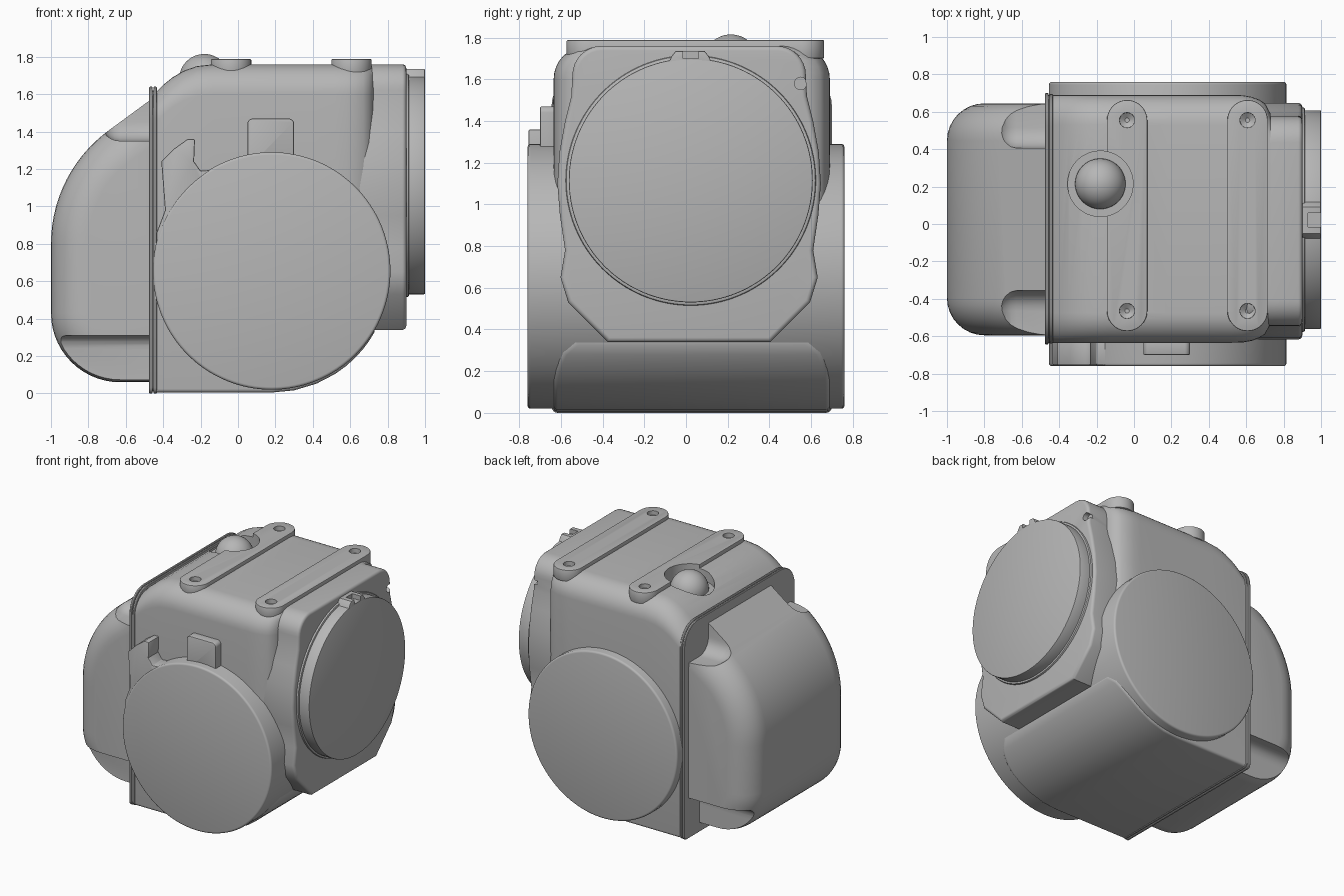
import bpy, bmesh, math
from mathutils import Vector

cube = bpy.data.objects.get("Cube")
if cube:
    bpy.data.objects.remove(cube, do_unlink=True)

grey = bpy.data.materials.new("light_grey")
grey.use_nodes = True
grey.diffuse_color = (0.47, 0.47, 0.47, 1)
grey.node_tree.nodes["Principled BSDF"].inputs["Base Color"].default_value = grey.diffuse_color


def shade(ob):
    for p in ob.data.polygons:
        p.use_smooth = True
    ob.data.set_sharp_from_angle(angle=math.radians(33))


def finish(name, bm):
    bmesh.ops.recalc_face_normals(bm, faces=bm.faces[:])
    me = bpy.data.meshes.new(name)
    bm.to_mesh(me)
    bm.free()
    ob = bpy.data.objects.new(name, me)
    me.materials.append(grey)
    bpy.context.collection.objects.link(ob)
    shade(ob)
    return ob


def skin(bm, rings):
    """Bridge equal closed rings and cap both ends."""
    vs = [[bm.verts.new(p) for p in r] for r in rings]
    n = len(vs[0])
    for a, b in zip(vs, vs[1:]):
        for i in range(n):
            j = (i + 1) % n
            bm.faces.new((a[i], a[j], b[j], b[i]))
    bm.faces.new(vs[0])
    bm.faces.new(vs[-1])
    bmesh.ops.recalc_face_normals(bm, faces=bm.faces[:])


def prism(name, pts, axis, lo, hi, bevel=0, seg=3):
    """Extrude a 2D outline along an axis and round its sharp edges."""
    place = {"x": lambda u, v, t: (t, u, v),
             "y": lambda u, v, t: (u, t, v),
             "z": lambda u, v, t: (u, v, t)}[axis]
    bm = bmesh.new()
    skin(bm, [[place(u, v, t) for u, v in pts] for t in (lo, hi)])
    if bevel:
        sharp = [e for e in bm.edges if e.calc_face_angle(0) > 0.9]
        bmesh.ops.bevel(bm, geom=sharp, offset=bevel, segments=seg,
                        profile=0.5, affect="EDGES", clamp_overlap=False)
    return finish(name, bm)


def arc(cx, cy, r, a0, a1, n):
    return [(cx + r * math.cos(math.radians(a0 + (a1 - a0) * i / n)),
             cy + r * math.sin(math.radians(a0 + (a1 - a0) * i / n))) for i in range(n + 1)]


def circle(cx, cy, r, n=96):
    return arc(cx, cy, r, 0, 360, n)[:-1]


def rounded(u0, u1, v0, v1, top, bottom):
    return (arc(u1 - bottom, v0 + bottom, bottom, -90, 0, 4)
            + arc(u1 - top, v1 - top, top, 0, 90, 8)
            + arc(u0 + top, v1 - top, top, 90, 180, 8)
            + arc(u0 + bottom, v0 + bottom, bottom, 180, 270, 4))


def box(name, x, y, z, bevel=0, seg=3):
    return prism(name, [(x[0], y[0]), (x[1], y[0]), (x[1], y[1]), (x[0], y[1])],
                 "z", z[0], z[1], bevel, seg)


def cut(targets, cutters):
    """Subtract cutters from each target, then discard them."""
    for ob in targets:
        for c in cutters:
            m = ob.modifiers.new("cut", "BOOLEAN")
            m.operation, m.object, m.solver = "DIFFERENCE", c, "EXACT"
        dg = bpy.context.evaluated_depsgraph_get()
        me = bpy.data.meshes.new_from_object(ob.evaluated_get(dg))
        ob.modifiers.clear()
        ob.data = me
        shade(ob)
    for c in cutters:
        bpy.data.objects.remove(c, do_unlink=True)


# Main housing: rounded sections along x, following the drum underneath
DX, DZ, DR = 0.18, 0.635, 0.63
FRONT, BACK = -0.635, 0.69
tops = [(-0.45, 1.60), (-0.4, 1.65), (-0.35, 1.69), (-0.29, 1.725), (-0.22, 1.75),
        (-0.13, 1.76), (0.18, 1.76), (0.3, 1.76), (0.42, 1.76), (0.52, 1.76),
        (0.58, 1.76), (0.63, 1.76), (0.67, 1.76), (0.7, 1.76), (0.73, 1.76)]
sections = []
for x, top in tops:
    low = DZ - math.sqrt(DR ** 2 - max(0, x - DX) ** 2)
    t = max(0, (x - 0.55) / 0.18)
    inset = 0.1 * (1 - math.sqrt(1 - min(1, t) ** 2))
    ring = rounded(FRONT + inset, BACK - inset, low, top, 0.16, 0.02)
    sections.append([(x, y, z) for y, z in ring])
bm = bmesh.new()
skin(bm, sections)
housing = finish("main_housing", bm)

# Cross drum and its raised front details
prism("cross_drum", circle(DX, DZ + 0.02, 0.635, 128), "y", -0.76, 0.76, 0.015)
prism("drum_hook", [(-0.44, 0.6), (-0.435, 0.86), (-0.39, 0.98), (-0.41, 1.24), (-0.34, 1.31),
                    (-0.27, 1.36), (-0.23, 1.36), (-0.235, 1.24), (-0.2, 1.19),
                    (-0.1, 1.2), (0, 0.7)], "y", -0.755, -0.6, 0.008, 2)
prism("drum_tab", rounded(0.05, 0.3, 1.2, 1.47, 0.03, 0.01), "y", -0.7, -0.6, 0.008, 2)

# Joint flange: two thin lips with a seam between them
for name, x, grow in (("flange_outer_lip", -0.475, 0.01), ("flange_inner_lip", -0.452, 0.005)):
    prism(name, rounded(FRONT - grow, BACK + grow, 0, 1.64, 0.17, 0.03),
          "x", x, x + 0.018, 0.004, 1)
prism("flange_seam", rounded(FRONT, BACK, 0.01, 1.62, 0.17, 0.03), "x", -0.46, -0.44)

# Rounded end cover, hollowed at its top and bottom corners
cover_outline = ([(-0.2, 0.06)] + arc(-0.63, 0.43, 0.37, -90, -180, 14)
                 + arc(-0.25, 0.8, 0.75, 180, 125, 14) + [(-0.475, 1.565), (-0.2, 1.57)])
cover = prism("end_cover", cover_outline, "y", -0.595, 0.645, 0.2, 8)
hollows = []
for side in (-1, 1):
    def span(a, b):
        return sorted((0.025 + side * a, 0.025 + side * b))
    hollows.append(box("hollow_top", (-0.74, -0.1), span(0.38, 1.1), (1.35, 2.1), 0.11, 6))
    hollows.append(box("hollow_low", (-1.4, -0.1), span(0.49, 1.1), (-0.4, 0.31), 0.07, 5))
cut([cover], hollows)

# End plate with waisted outline, and the round cap on it
half = [(0.39, 0.34), (0.58, 0.53), (0.617, 0.65), (0.595, 0.78), (0.62, 0.95),
        (0.632, 1.1), (0.622, 1.25), (0.595, 1.4), (0.565, 1.52)] + arc(0.42, 1.62, 0.14, 0, 90, 8)
outline = [(0.015 + y, z) for y, z in half] + [(0.015 - y, z) for y, z in reversed(half)]
plate = prism("end_plate", outline, "x", 0.6, 0.9, 0.022, 4)
cut([plate], [prism("screw_hole", circle(0.55, 1.58, 0.03, 24), "x", 0.86, 1.0)])
CY, CZ = 0.023, 1.115
prism("cap_step", circle(CY, CZ, 0.6, 128), "x", 0.85, 0.915, 0.01, 2)
cap = prism("round_cap", circle(CY, CZ, 0.585, 128), "x", 0.85, 1.0, 0.006, 2)
tab = prism("cap_tab", [(-0.1, 1.64), (0.14, 1.64), (0.11, 1.71), (0.09, 1.735),
                        (-0.05, 1.735), (-0.07, 1.71)], "x", 0.85, 1.0, 0.006, 2)
cut([cap, tab], [box("tab_slot", (0.93, 1.1), (-0.015, 0.06), (1.7, 1.9))])

# Top mounting strips with conical screw holes, and the recessed ball
strips = []
cutters = []
for name, x in (("top_strip_inner", -0.037), ("top_strip_outer", 0.607)):
    ends = arc(x, 0.555, 0.108, 0, 180, 20) + arc(x, -0.465, 0.108, 180, 360, 20)
    strips.append(prism(name, ends, "z", 1.7, 1.788, 0.006, 2))
    for y in (0.555, -0.465):
        bm = bmesh.new()
        skin(bm, [[(px, py, z) for px, py in circle(x, y, r, 24)]
                  for z, r in ((1.735, 0.012), (1.755, 0.04), (1.85, 0.042))])
        cutters.append(finish("screw_cone", bm))
BALL = Vector((-0.18, 0.215, 1.68))
cutters.append(prism("ball_recess", circle(BALL.x, BALL.y, 0.175, 64), "z", 1.67, 1.9))
cut([housing] + strips, cutters)
bm = bmesh.new()
bmesh.ops.create_uvsphere(bm, u_segments=48, v_segments=24, radius=0.135)
bmesh.ops.translate(bm, verts=bm.verts[:], vec=BALL)
finish("top_ball", bm)
